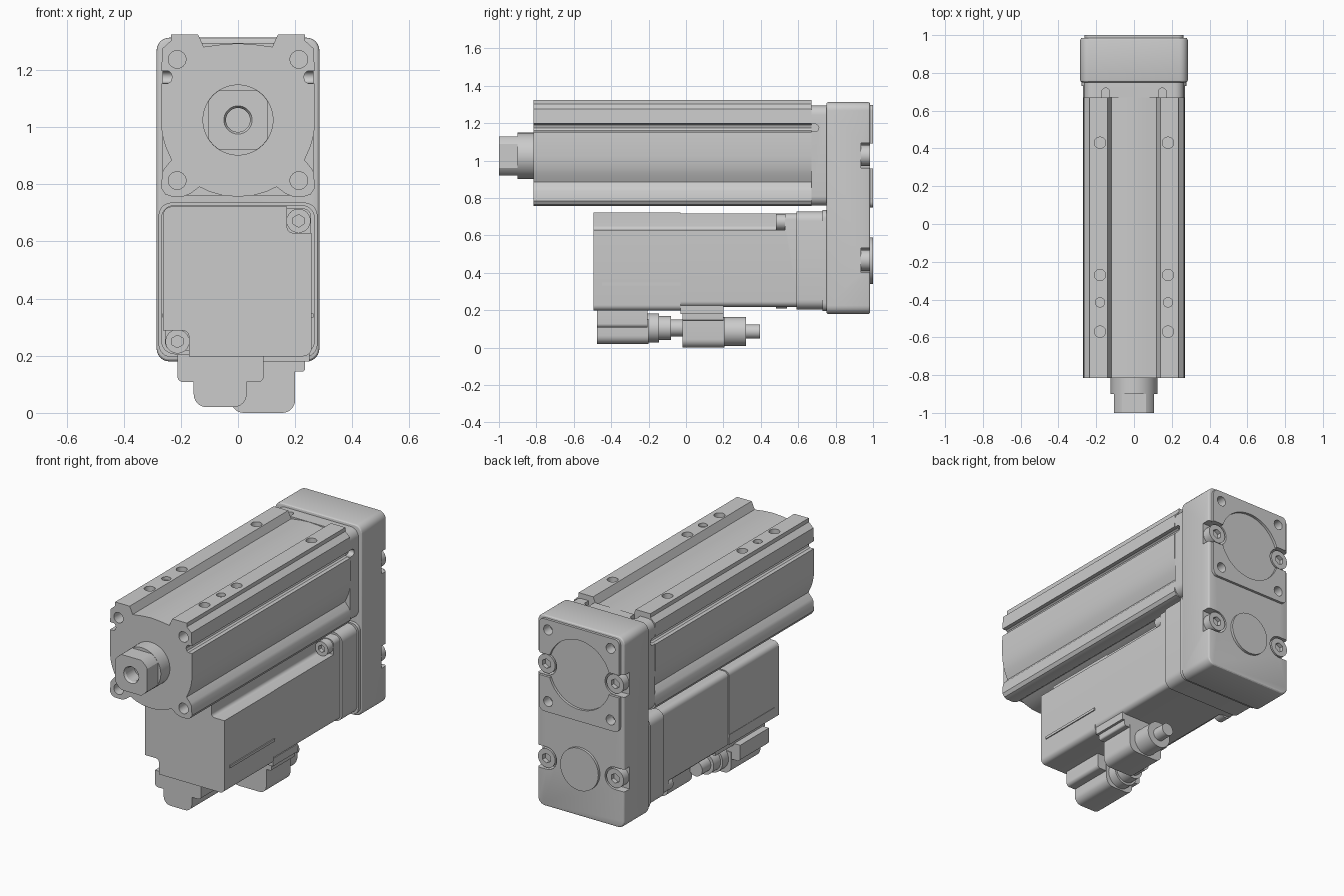
import bpy, bmesh
from math import pi, cos, sin
from mathutils import Vector

if "Cube" in bpy.data.objects:
    bpy.data.objects.remove(bpy.data.objects["Cube"])

CZ = 1.025   # height of the rod axis


def finish(name, bm, bevel=0):
    bmesh.ops.recalc_face_normals(bm, faces=bm.faces)
    me = bpy.data.meshes.new(name)
    bm.to_mesh(me)
    bm.free()
    ob = bpy.data.objects.new(name, me)
    bpy.context.collection.objects.link(ob)
    if bevel:
        m = ob.modifiers.new("bevel", 'BEVEL')
        m.width, m.segments, m.limit_method, m.angle_limit = bevel, 3, 'ANGLE', 1.0
        apply(ob, m)
    return ob


def apply(ob, m):
    with bpy.context.temp_override(object=ob, active_object=ob, selected_objects=[ob]):
        bpy.ops.object.modifier_apply(modifier=m.name)


def prism(name, pts, y0, y1, bevel=0):
    """Extrude an x/z outline along y."""
    bm = bmesh.new()
    f = bm.faces.new([bm.verts.new((x, y0, z)) for x, z in pts])
    ext = bmesh.ops.extrude_face_region(bm, geom=[f])
    vs = [v for v in ext["geom"] if isinstance(v, bmesh.types.BMVert)]
    bmesh.ops.translate(bm, verts=vs, vec=(0, y1 - y0, 0))
    return finish(name, bm, bevel)


def rrect(x0, x1, z0, z1, r, rt=None, n=6):
    """Rounded rectangle outline; rt is the radius of the top corners."""
    rt = r if rt is None else rt
    pts = []
    for i, (sx, sz) in enumerate([(1, 1), (-1, 1), (-1, -1), (1, -1)]):
        q = rt if sz > 0 else r
        cx = x1 - q if sx > 0 else x0 + q
        cz = z1 - q if sz > 0 else z0 + q
        if q == 0:
            pts.append((cx, cz))
            continue
        for k in range(n + 1):
            a = (i + k / n) * pi / 2
            pts.append((cx + q * cos(a), cz + q * sin(a)))
    return pts


def box(name, x0, x1, y0, y1, z0, z1):
    return prism(name, rrect(x0, x1, z0, z1, 0), y0, y1)


def cyl(name, p0, p1, r, n=40, r2=None):
    p0, p1 = Vector(p0), Vector(p1)
    bm = bmesh.new()
    bmesh.ops.create_cone(bm, cap_ends=True, segments=n, radius1=r,
                          radius2=r if r2 is None else r2, depth=(p1 - p0).length)
    rot = Vector((0, 0, 1)).rotation_difference(p1 - p0).to_matrix()
    bmesh.ops.rotate(bm, verts=bm.verts, matrix=rot)
    bmesh.ops.translate(bm, verts=bm.verts, vec=(p0 + p1) / 2)
    return finish(name, bm)


def cut(ob, *cutters, op='DIFFERENCE'):
    for c in cutters:
        c.hide_render = True
        m = ob.modifiers.new("cut", 'BOOLEAN')
        m.operation, m.solver, m.object = op, 'EXACT', c
        apply(ob, m)
        bpy.data.objects.remove(c)


# extruded actuator body: half outline mirrored, heights relative to the axis
half = [(.06, .264), (.12, .256), (.14, .30), (.235, .30), (.235, .277), (.265, .25),
        (.268, .172), (.245, .172), (.235, .165), (.23, .15), (.235, .135), (.245, .128),
        (.268, .128), (.27, .10), (.27, 0), (.267, -.035), (.262, -.065), (.253, -.095),
        (.24, -.124), (.233, -.14), (.258, -.17), (.266, -.185), (.268, -.24), (.255, -.26),
        (.235, -.267), (.19, -.267), (.165, -.257), (.135, -.234), (.10, -.251), (.05, -.265)]
outline = [(0, .268)] + half + [(0, -.268)] + [(-x, z) for x, z in reversed(half)]
body = prism("actuator_body", [(x, z + CZ) for x, z in outline], -.815, .67)
for s in (-1, 1):
    for dz in (-.212, .212):      # tie rod holes in the front face
        x, z = s * .213, CZ + dz
        cut(body, cyl("c", (x, -.85, z), (x, -.74, z), .031, 24))
    for y in (.43, -.27, -.57):   # rail mounting holes
        cut(body, cyl("c", (s * .18, y, 1.25), (s * .18, y, 1.36), .03, 24))
    cut(body, cyl("c", (s * .18, -.415, 1.305), (s * .18, -.415, 1.36), .025, 24))

# collar joining body and rear housing, with groove run-outs
collar = prism("rear_collar", rrect(-.265, .265, .76, 1.294, .05), .67, .76)
for s in (-1, 1):
    cut(collar, cyl("c", (s * .15, .70, 1.25), (s * .15, .70, 1.32), .02, 24),
        box("c", s * .15 - .02, s * .15 + .02, .65, .70, 1.25, 1.32),
        cyl("c", (s * .23, .69, 1.175), (s * .29, .69, 1.175), .02, 24),
        box("c", s * .26 - .03, s * .26 + .03, .65, .69, 1.155, 1.195))

# piston rod and flat-sided rod end
gland = cyl("rod_gland", (0, -.90, CZ), (0, -.80, CZ), .124, 64)
rod_end = cyl("rod_end", (0, -1.0, CZ), (0, -.89, CZ), .123, 64)
cut(rod_end, box("c", -.105, .105, -1.1, -.8, CZ - .105, CZ + .105), op='INTERSECT')
cut(rod_end, cyl("c", (0, -1.05, CZ), (0, -.91, CZ), .042),
    cyl("c", (0, -1.001, CZ), (0, -.985, CZ), .05, 40, .04))

# rear housing with side pockets for the screws
housing = prism("rear_housing", rrect(-.285, .285, .18, 1.313, .045), .75, .985, .012)
plate = prism("rear_cover", rrect(-.262, .262, .75, 1.298, .03), .98, 1.0)
cut(plate, cyl("c", (0, .95, CZ), (0, 1.05, CZ), .205, 64))
for s in (-1, 1):
    for z in (1.027, .467):
        cut(housing, cyl("c", (s * .225, .935, z), (s * .225, 1.02, z), .066, 32),
            box("c", min(s * .225, s * .33), max(s * .225, s * .33), .935, 1.02, z - .066, z + .066))
        screw = cyl("housing_screw", (s * .225, .93, z), (s * .225, .985, z), .056, 32)
        cut(screw, cyl("c", (s * .225, .96, z), (s * .225, 1.0, z), .029, 6))
    cut(plate, cyl("c", (s * .225, .95, CZ), (s * .225, 1.05, CZ), .067, 32),
        box("c", min(s * .16, s * .33), max(s * .16, s * .33), .95, 1.05, CZ - .066, CZ + .066))
    for dz in (-.212, .212):      # cover holes
        x, z = s * .205, CZ + dz
        cut(plate, cyl("c", (x, .95, z), (x, 1.05, z), .029, 24))
        cut(housing, cyl("c", (x, .94, z), (x, 1.05, z), .029, 24))
cyl("rear_cap", (0, .97, .465), (0, 1.0, .465), .125, 64)

# motor: two flange steps, main section and encoder section
prism("motor_flange_rear", rrect(-.278, .278, .195, .736, .045), .73, .76)
prism("motor_flange", rrect(-.27, .27, .205, .728, .05), .59, .735)
main = prism("motor_main", rrect(-.256, .256, .218, .716, .03), -.03, .60)
encoder = prism("motor_encoder", rrect(-.262, .258, .198, .722, .03), -.495, -.03)
for part in (main, encoder):
    cut(part, prism("c", rrect(.172, .40, .63, .90, .02), -.6, .53),
        prism("c", rrect(-.40, -.172, .05, .288, .02), -.6, .53))
for x, z in ((.212, .672), (-.212, .25)):
    head = cyl("motor_screw", (x, .48, z), (x, .54, z), .042, 32)
    cut(head, cyl("c", (x, .46, z), (x, .505, z), .022, 6))
# shallow ribs on the encoder sides
for s in (-1, 1):
    box("encoder_rib", s * .26 - .004, s * .26 + .004, -.45, -.03, .333, .348)

# front connector under the encoder section, with its stepped cable gland
prism("front_connector_base", rrect(-.212, .09, .108, .205, .02, 0), -.475, -.205)
prism("front_connector_body", rrect(-.155, .03, .02, .15, .045, 0), -.475, -.20)
for y0, y1, r in ((-.21, -.145, .077), (-.145, -.08, .064), (-.08, .0, .045)):
    cyl("front_connector_gland", (-.062, y0, .105), (-.062, y1, .105), r)

# rear connector under the main section
box("rear_connector_seat", -.07, .25, -.03, .20, .18, .225)
prism("rear_connector_base", rrect(-.055, .235, .145, .215, .01, 0), -.02, .20)
prism("rear_connector_body", rrect(-.025, .2, .0, .16, .045, 0), -.02, .205)
cyl("rear_connector_gland", (.088, .20, .086), (.088, .32, .086), .078)
cyl("rear_connector_cable", (.088, .31, .086), (.088, .395, .086), .038)

# smooth curves, keep hard edges crisp
bpy.ops.object.select_all(action='DESELECT')
for ob in bpy.context.scene.objects:
    ob.select_set(True)
    bpy.context.view_layer.objects.active = ob
bpy.ops.object.shade_smooth_by_angle(angle=0.5)
